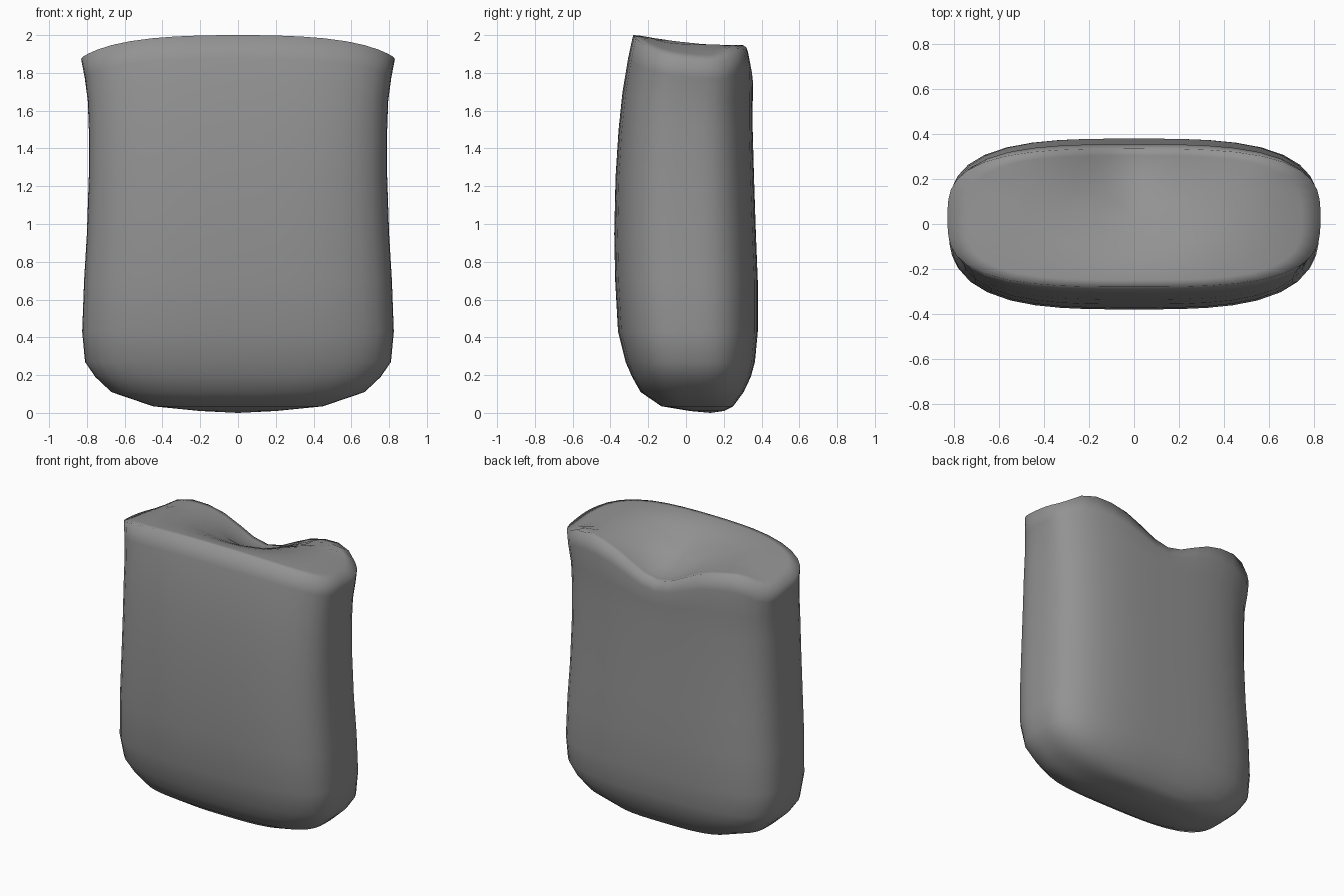
import bpy, bmesh, math

if "Cube" in bpy.data.objects:
    bpy.data.objects.remove(bpy.data.objects["Cube"])

N = 48          # points around each loop
POWER = 3.2     # squareness of the cross-section


def smooth(t):
    t = max(0.0, min(1.0, t))
    return t * t * (3 - 2 * t)


def top_height(x, y):
    """Arched front lip, back edge with a sag in the middle, drooping ends."""
    front = 2.0 - 0.05 * x ** 2 - 0.15 * x ** 4
    back = 1.95 - 0.18 * math.exp(-(x / 0.29) ** 2) - 0.10 * smooth((abs(x) - 0.6) / 0.23)
    t = smooth((y + 0.28) / 0.6)
    return front * (1 - t) + back * t


def outline(w, yf, yb):
    """Rounded-rectangle loop of half width w between yf and yb."""
    cy, d = (yf + yb) / 2, (yb - yf) / 2
    pts = []
    for i in range(N):
        a = 2 * math.pi * i / N
        c, s = math.cos(a), math.sin(a)
        r = (abs(c) ** POWER + abs(s) ** POWER) ** (-1 / POWER)
        pts.append((w * r * c, cy + d * r * s))
    return pts


# Body stations: height, half width, front y, back y
stations = [
    (0.01, 0.20, 0.02, 0.20), (0.035, 0.45, -0.13, 0.25), (0.11, 0.67, -0.24, 0.305),
    (0.19, 0.755, -0.285, 0.343), (0.27, 0.81, -0.32, 0.365), (0.43, 0.825, -0.36, 0.38),
    (0.70, 0.815, -0.375, 0.38), (0.95, 0.80, -0.38, 0.37), (1.25, 0.79, -0.373, 0.36),
    (1.50, 0.79, -0.357, 0.353),
]
loops = [[(x, y, z) for x, y in outline(w, f, b)] for z, w, f, b in stations]

# Upper wall loops follow the wavy lip
rim = outline(0.83, -0.28, 0.335)
for k, w, f, b in [(0.4, 0.795, -0.336, 0.352), (0.75, 0.812, -0.307, 0.355), (1.0, 0.83, -0.28, 0.335)]:
    loops.append([(x, y, 1.5 + k * (top_height(rx, ry) - 1.5))
                  for (x, y), (rx, ry) in zip(outline(w, f, b), rim)])

# Top surface shrinks inward over the same wave
for s in (0.9, 0.75, 0.58, 0.4, 0.2):
    pts = [(x * s, 0.03 + (y - 0.03) * s) for x, y in rim]
    loops.append([(x, y, top_height(x, y)) for x, y in pts])

bm = bmesh.new()
rings = [[bm.verts.new(p) for p in loop] for loop in loops]
for lo, hi in zip(rings, rings[1:]):
    for i in range(N):
        j = (i + 1) % N
        bm.faces.new((lo[i], lo[j], hi[j], hi[i]))

# Close bottom and top
for ring, z, y, flip in ((rings[0], 0.0, 0.13, True), (rings[-1], top_height(0, 0.03), 0.03, False)):
    c = bm.verts.new((0, y, z))
    for i in range(N):
        a, b = ring[i], ring[(i + 1) % N]
        bm.faces.new((b, a, c) if flip else (a, b, c))
bmesh.ops.recalc_face_normals(bm, faces=bm.faces)

mesh = bpy.data.meshes.new("soft_bag_body")
bm.to_mesh(mesh)
bm.free()
for p in mesh.polygons:
    p.use_smooth = True
bag = bpy.data.objects.new("soft_bag_body", mesh)
bpy.context.collection.objects.link(bag)

# Dark grey cloth
cloth = bpy.data.materials.new("dark_grey_cloth")
cloth.diffuse_color = (0.29, 0.29, 0.29, 1.0)
cloth.use_nodes = True
cloth.node_tree.nodes["Principled BSDF"].inputs["Base Color"].default_value = cloth.diffuse_color
mesh.materials.append(cloth)
